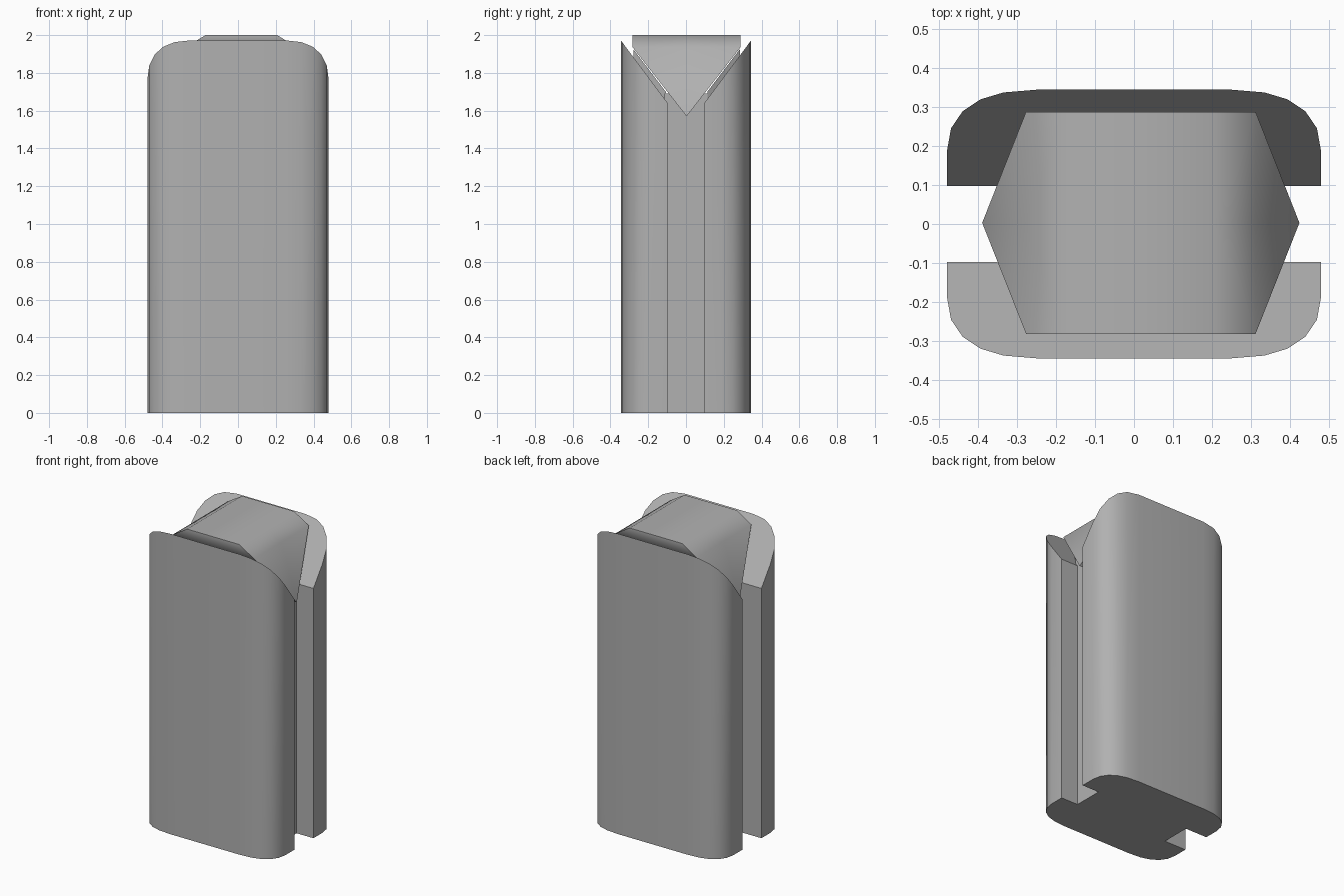
import bpy, bmesh

if "Cube" in bpy.data.objects:
    bpy.data.objects.remove(bpy.data.objects["Cube"])

CX = 0.0175   # the inner core sits slightly off centre in x

grey = bpy.data.materials.new("mid_grey")
grey.diffuse_color = (0.44, 0.44, 0.44, 1)
grey.use_nodes = True
grey.node_tree.nodes["Principled BSDF"].inputs["Base Color"].default_value = grey.diffuse_color


def finish(name, bm, angle):
    bmesh.ops.recalc_face_normals(bm, faces=bm.faces)
    me = bpy.data.meshes.new(name)
    bm.to_mesh(me)
    bm.free()
    me.materials.append(grey)
    ob = bpy.data.objects.new(name, me)
    bpy.context.collection.objects.link(ob)
    bpy.ops.object.select_all(action='DESELECT')
    ob.select_set(True)
    bpy.context.view_layer.objects.active = ob
    bpy.ops.object.shade_smooth_by_angle(angle=angle)


def loft(name, low, top, angle):
    # Closed solid between two matching loops
    bm = bmesh.new()
    a = [bm.verts.new(p) for p in low]
    b = [bm.verts.new(p) for p in top]
    bm.faces.new(a)
    bm.faces.new(b)
    for i in range(len(a)):
        j = (i + 1) % len(a)
        bm.faces.new((a[i], a[j], b[j], b[i]))
    finish(name, bm, angle)


# Half of the rounded outline of one shell (x, distance from the centre plane)
half = [(0.48, 0.097), (0.48, 0.19), (0.47, 0.246), (0.44, 0.29),
        (0.395, 0.32), (0.335, 0.338), (0.25, 0.345)]
outline = half + [(-x, y) for x, y in reversed(half)]

# Two shells whose tops slope down towards the slot
for name, side in (("front_shell", -1), ("back_shell", 1)):
    loft(name, [(x, side * y, 0) for x, y in outline],
         [(x, side * y, 1.64 + (y - 0.097) * 1.34) for x, y in outline], 0.55)

# Wedge cap: chamfered block with a V-shaped underside
bm = bmesh.new()
rows = []
for y in (-0.282, 0.003, 0.288):
    mid = abs(y) < 0.1
    prof = ([(0.4075, 1.57)] if mid else []) + [(0.295, 1.935), (0.19, 2.0)]
    prof = prof + [(-x, z) for x, z in reversed(prof)]
    rows.append([bm.verts.new((CX + x, y, z)) for x, z in prof])
mid = rows[1]
for r in (rows[0], rows[2]):
    bm.faces.new(r)                              # outer wall
    bm.faces.new((r[0], r[3], mid[5], mid[0]))   # sloped underside
    bm.faces.new((r[0], mid[0], mid[1]))         # end faces
    bm.faces.new((r[3], mid[5], mid[4]))
    for i in range(3):                           # chamfers and flat top
        bm.faces.new((r[i], r[i + 1], mid[i + 2], mid[i + 1]))
finish("wedge_cap", bm, 0.85)

# Column filling the slot between the shells
col = [(-0.115, 0), (0.115, 0), (0.115, 1.69), (-0.115, 1.69)]
loft("core_column", [(CX - 0.34, y, z) for y, z in col],
     [(CX + 0.34, y, z) for y, z in col], 0.5)

# Narrow necks filling the gap between wedge and shell slopes
for name, s in (("front_neck", -1), ("back_neck", 1)):
    neck = [(0.335, 0.11, 1.63), (0.235, 0.282, 1.87),
            (0.235, 0.282, 1.925), (0.335, 0.11, 1.70)]
    loft(name, [(CX - x, 0.003 + s * y, z) for x, y, z in neck],
         [(CX + x, 0.003 + s * y, z) for x, y, z in neck], 0.5)
